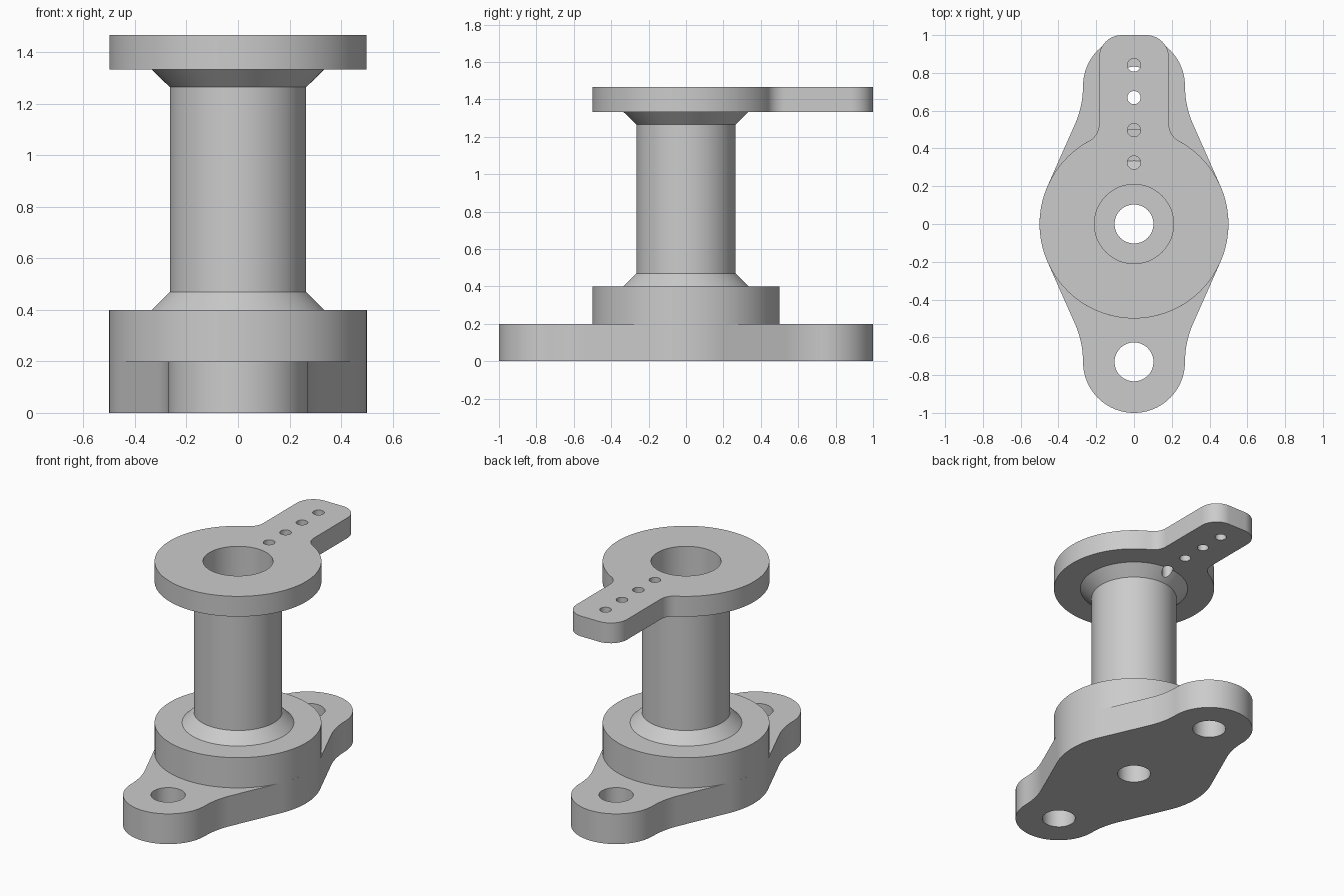
import bpy, bmesh
from math import sin, cos, radians, pi

cube = bpy.data.objects.get("Cube")
if cube:
    bpy.data.objects.remove(cube, do_unlink=True)

SEG = 96
grey = bpy.data.materials.new("grey")
grey.use_nodes = True
colour = (0.6, 0.6, 0.6, 1)
grey.diffuse_color = colour
grey.node_tree.nodes["Principled BSDF"].inputs["Base Color"].default_value = colour


def add_object(name, bm):
    bmesh.ops.recalc_face_normals(bm, faces=bm.faces)
    mesh = bpy.data.meshes.new(name)
    bm.to_mesh(mesh)
    bm.free()
    mesh.materials.append(grey)
    obj = bpy.data.objects.new(name, mesh)
    bpy.context.collection.objects.link(obj)
    return obj


def arc(cx, cy, r, start, end, n):
    angles = [radians(start + (end - start) * i / n) for i in range(n + 1)]
    return [(cx + r * cos(a), cy + r * sin(a)) for a in angles]


def mirror(points, sx, sy):
    return points + [(x * sx, y * sy) for x, y in reversed(points)]


def plate(name, outline, z0, z1):
    """Extrude a closed outline, skipping repeated points."""
    bm = bmesh.new()
    verts = [bm.verts.new((x, y, z0)) for x, y in outline]
    bmesh.ops.remove_doubles(bm, verts=verts, dist=0.0005)
    face = bm.faces.new([v for v in verts if v.is_valid])
    top = bmesh.ops.extrude_face_region(bm, geom=[face], use_keep_orig=True)["geom"]
    moved = [g for g in top if isinstance(g, bmesh.types.BMVert)]
    bmesh.ops.translate(bm, verts=moved, vec=(0, 0, z1 - z0))
    return add_object(name, bm)


def lathe(name, profile):
    """Turn a closed (radius, height) profile about z."""
    bm = bmesh.new()
    rings = [[bm.verts.new((r * cos(2 * pi * i / SEG), r * sin(2 * pi * i / SEG), z))
              for i in range(SEG)] for r, z in profile]
    for k, lower in enumerate(rings):
        upper = rings[(k + 1) % len(rings)]
        for i in range(SEG):
            j = (i + 1) % SEG
            bm.faces.new((lower[i], lower[j], upper[j], upper[i]))
    return add_object(name, bm)


def drill(obj, holes):
    """Cut vertical round holes given as (y, radius)."""
    bm = bmesh.new()
    for y, r in holes:
        made = bmesh.ops.create_cone(bm, cap_ends=True, segments=48,
                                     radius1=r, radius2=r, depth=4)
        bmesh.ops.translate(bm, verts=made["verts"], vec=(0, y, 1))
    cutter = add_object("hole_cutter", bm)
    cutter.hide_render = True
    mod = obj.modifiers.new("holes", "BOOLEAN")
    mod.operation = "DIFFERENCE"
    mod.solver = "EXACT"
    mod.object = cutter
    bpy.context.view_layer.objects.active = obj
    bpy.ops.object.modifier_apply(modifier=mod.name)
    bpy.data.objects.remove(cutter, do_unlink=True)


# Base flange: round middle blended into two bolt lobes
quarter = (arc(0, 0, 0.5, 0, 23.7, 8)
           + arc(0.77, 0.73, 0.5, 203.7, 180, 10)
           + arc(0, 0.73, 0.27, 0, 90, 24))
half = mirror(quarter, -1, 1)
flange = plate("base_flange", mirror(half, 1, -1), 0, 0.2)
drill(flange, [(-0.73, 0.103), (0, 0.103), (0.73, 0.103)])

# Hub and hollow post with conical collars at both ends
post = lathe("hub_and_post", [(0.21, 0.2), (0.5, 0.2), (0.5, 0.4), (0.335, 0.4),
                              (0.265, 0.47), (0.265, 1.265), (0.335, 1.333), (0.21, 1.333)])

# Top disc with a lever arm towards the back
side = (arc(0, 0, 0.5, -90, 61.6, 48)
        + arc(0.285, 0.528, 0.1, 241.6, 180, 10)
        + arc(0.065, 0.88, 0.12, 0, 90, 12))
lever = plate("lever_disc", mirror(side, -1, 1), 1.333, 1.467)
pin_holes = [(0.325 + 0.172 * i, 0.035) for i in range(4)]
drill(lever, [(0, 0.21)] + pin_holes)

# The innermost pin hole also nicks the upper collar
bm = bmesh.new()
made = bmesh.ops.create_cone(bm, cap_ends=True, segments=48,
                             radius1=0.035, radius2=0.035, depth=0.4)
bmesh.ops.translate(bm, verts=made["verts"], vec=(0, 0.325, 1.4))
nick = add_object("nick_cutter", bm)
nick.hide_render = True
mod = post.modifiers.new("nick", "BOOLEAN")
mod.operation = "DIFFERENCE"
mod.solver = "EXACT"
mod.object = nick
bpy.context.view_layer.objects.active = post
bpy.ops.object.modifier_apply(modifier=mod.name)
bpy.data.objects.remove(nick, do_unlink=True)

# Smooth curved walls, keep edges crisp
bpy.ops.object.select_all(action="DESELECT")
for obj in (flange, post, lever):
    obj.select_set(True)
bpy.context.view_layer.objects.active = post
bpy.ops.object.shade_smooth_by_angle(angle=radians(30))
